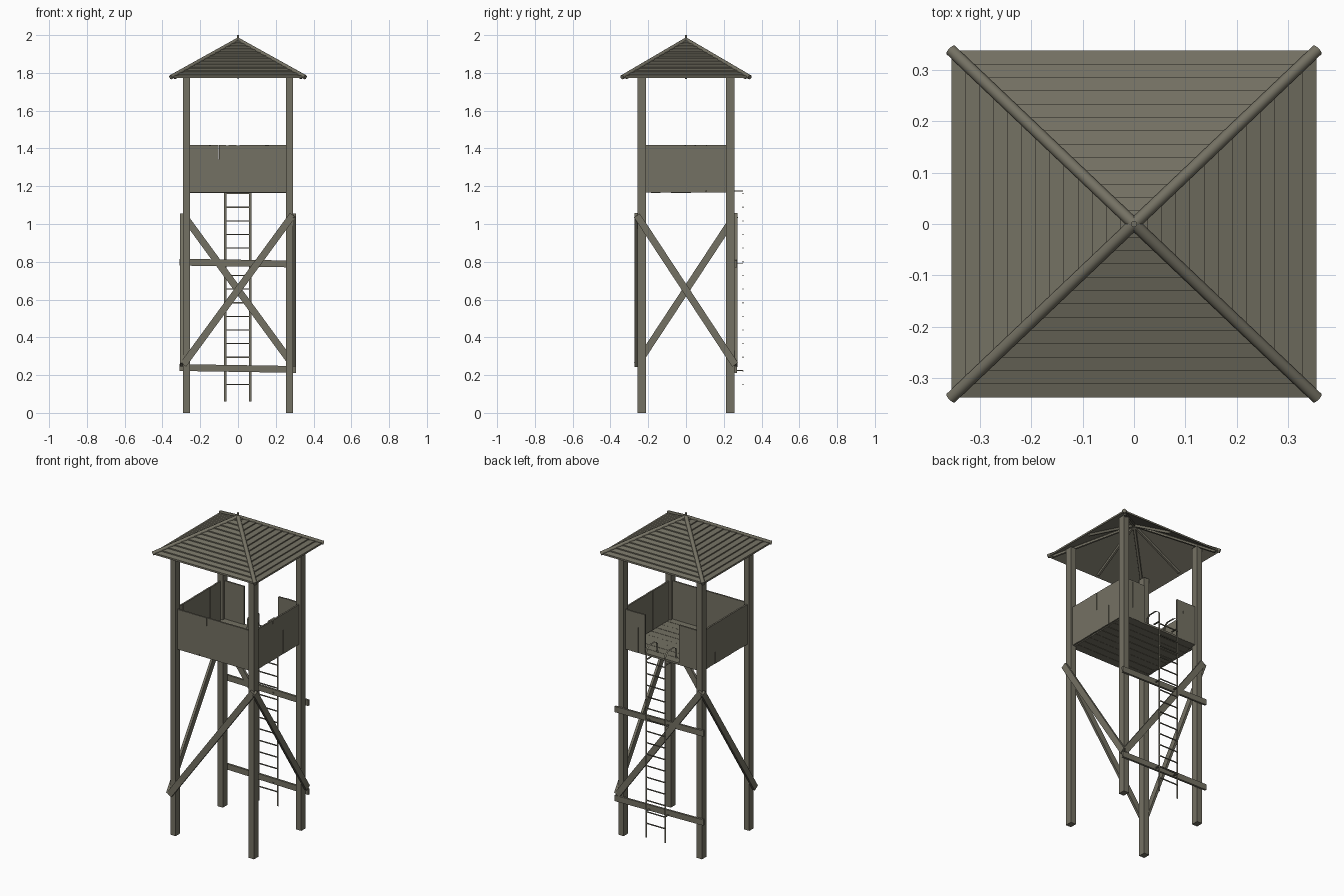
import bpy, bmesh, math, random
from mathutils import Vector, Matrix

if "Cube" in bpy.data.objects:
    bpy.data.objects.remove(bpy.data.objects["Cube"])

random.seed(4)
wood = bpy.data.materials.new("weathered wood")
wood.diffuse_color = (0.175, 0.165, 0.125, 1)
wood.use_nodes = True
wood.node_tree.nodes["Principled BSDF"].inputs["Base Color"].default_value = wood.diffuse_color


def finish(name, bm):
    bmesh.ops.recalc_face_normals(bm, faces=bm.faces)
    me = bpy.data.meshes.new(name)
    bm.to_mesh(me)
    bm.free()
    me.materials.append(wood)
    ob = bpy.data.objects.new(name, me)
    bpy.context.collection.objects.link(ob)
    return ob


def box(bm, c, size, rot=None):
    m = Matrix.Translation(c) @ (rot or Matrix()) @ Matrix.Diagonal((*size, 1))
    bmesh.ops.create_cube(bm, size=1, matrix=m)


def beam(bm, p, q, w, d, n):
    """Bar from p to q, w wide in its plane, d deep along the normal n."""
    p, q, n = Vector(p), Vector(q), Vector(n)
    a = (q - p).normalized()
    s = a.cross(n).normalized()
    n = s.cross(a)
    rot = Matrix((a, s, n)).transposed().to_4x4()
    box(bm, (p + q) / 2, ((q - p).length, w, d), rot)


PX, PY = 0.272, 0.234          # post centres
EX, EY, EZ, TZ = 0.355, 0.337, 1.772, 1.972   # eaves and apex

# corner posts
bm = bmesh.new()
for sx in (-1, 1):
    for sy in (-1, 1):
        box(bm, (sx * PX, sy * PY, 0.905), (0.037, 0.044, 1.81))
finish("corner_posts", bm)

# one diagonal brace on each side
bm = bmesh.new()
yo, xo = PY + 0.03, PX + 0.027
beam(bm, (-0.29, -yo, 0.255), (0.29, -yo, 1.048), 0.037, 0.015, (0, 1, 0))
beam(bm, (0.29, yo, 0.255), (-0.29, yo, 1.048), 0.037, 0.015, (0, 1, 0))
beam(bm, (xo, 0.26, 0.255), (xo, -0.26, 1.045), 0.037, 0.015, (1, 0, 0))
beam(bm, (-xo, -0.26, 0.255), (-xo, 0.26, 1.045), 0.037, 0.015, (1, 0, 0))
finish("diagonal_braces", bm)

# rear cross rails carrying the ladder
bm = bmesh.new()
for z in (0.793, 0.235):
    beam(bm, (-0.31, yo, z + 0.005), (0.307, yo, z - 0.005), 0.036, 0.013, (0, 1, 0))
finish("rear_cross_rails", bm)

# platform floor
bm = bmesh.new()
for i in range(9):
    w = 2 * (PY + 0.005) / 9
    box(bm, (0, -PY - 0.005 + (i + 0.5) * w, 1.172 + random.uniform(-.001, .001)),
        (2 * PX - 0.02, w - 0.002, 0.012))
finish("platform_floor", bm)


# parapet walls of slightly crooked planks
def wall(name, spans, axis, off):
    bm = bmesh.new()
    for a, b, n in spans:
        w = (b - a) / n
        for i in range(n):
            t = a + (i + 0.5) * w
            c = [0, 0, 1.292]
            c[axis], c[1 - axis] = t, off + random.uniform(-.0015, .0015)
            s = [0.010, 0.010, 0.25]
            s[axis] = w + 0.0005
            tilt = random.uniform(-.008, .008) if 0 < i < n - 1 else 0
            box(bm, c, s, Matrix.Rotation(tilt, 4, 'Y' if axis == 0 else 'X'))
    finish(name, bm)


wx, wy = PX - 0.017, PY - 0.02
wall("front_parapet", [(-wx, wx, 10)], 0, -PY)
wall("back_parapet", [(-wx, -0.12, 3), (0.12, wx, 3)], 0, PY)
wall("left_parapet", [(-wy, wy, 8)], 1, -PX)
wall("right_parapet", [(-wy, wy, 8)], 1, PX)

# ladder rails: flat straps hooked over the platform edge
bm = bmesh.new()
LY = 0.302
path = [(LY, 0.06), (LY, 1.22)]
path += [(0.267 + 0.035 * math.cos(a), 1.22 + 0.035 * math.sin(a))
         for a in (math.radians(d) for d in (30, 60, 90))]
path += [(0.215, 1.255), (0.195, 1.24), (0.19, 1.175)]
for x in (-0.067, 0.065):
    prev = None
    for y, z in path:
        cur = [bm.verts.new((x + s * 0.006, y, z)) for s in (-1, 1)]
        if prev:
            bm.faces.new((prev[0], prev[1], cur[1], cur[0]))
        prev = cur
    # brackets to the cross rails and floor
    for z in (0.225, 0.79, 1.175):
        box(bm, (x, 0.278, z), (0.010, 0.048, 0.004))
finish("ladder_rails", bm)

# ladder rungs
bm = bmesh.new()
for i in range(15):
    box(bm, (-0.001, LY, 0.15 + i * 0.0722), (0.132, 0.005, 0.006))
finish("ladder_rungs", bm)

# roof: lapped boards on four slopes
ROWS = 13
bm = bmesh.new()


def roof_pt(k, side, t, lift):
    """Point on slope k (0-3), side -1/1 along the row, t = 0 apex to 1 eaves."""
    z = TZ + (EZ - TZ) * t + lift
    if k % 2 == 0:
        f = -1 if k == 0 else 1
        return (side * EX * t, f * EY * t, z)
    f = 1 if k == 1 else -1
    return (f * EX * t, side * EY * t, z)


for k in range(4):
    for i in range(ROWS):
        t0, t1 = max(i / ROWS, 0.01), (i + 1) / ROWS
        lo = [bm.verts.new(roof_pt(k, s, t, 0)) for s, t in
              ((-1, t0), (1, t0), (1, t1), (-1, t1))]
        hi = [bm.verts.new(roof_pt(k, s, t, h)) for s, t, h in
              ((-1, t0, .004), (1, t0, .004), (1, t1, .011), (-1, t1, .011))]
        bm.faces.new(lo)
        bm.faces.new(hi)
        for j in range(4):
            n = (j + 1) % 4
            bm.faces.new((lo[j], lo[n], hi[n], hi[j]))
finish("roof_boards", bm)


# round hip caps and finial
def rod(bm, p, q, r, n=10):
    p, q = Vector(p), Vector(q)
    rot = (q - p).to_track_quat('Z', 'Y').to_matrix().to_4x4()
    bmesh.ops.create_cone(bm, cap_ends=True, segments=n, radius1=r, radius2=r,
                          depth=(q - p).length,
                          matrix=Matrix.Translation((p + q) / 2) @ rot)


bm = bmesh.new()
for sx in (-1, 1):
    for sy in (-1, 1):
        rod(bm, (sx * (EX + .001), sy * (EY + .001), EZ + 0.005),
            (0, 0, TZ + 0.003), 0.012)
caps = finish("hip_caps", bm)
bm = bmesh.new()
rod(bm, (0, 0, 1.95), (0, 0, 2.0), 0.006)
fin = finish("finial", bm)
for ob in (caps, fin):
    bpy.context.view_layer.objects.active = ob
    ob.select_set(True)
bpy.ops.object.shade_smooth_by_angle(angle=math.radians(40))

# rafters beneath the roof
bm = bmesh.new()
for sx in (-1, 1):
    for sy in (-1, 1):
        beam(bm, (sx * .335, sy * .317, EZ + 0.003), (0, 0, TZ - 0.01), 0.014, 0.014, (0, 0, 1))
    beam(bm, (sx * .335, 0, EZ + 0.003), (0, 0, TZ - 0.01), 0.012, 0.014, (0, 0, 1))
    beam(bm, (0, sx * .317, EZ + 0.003), (0, 0, TZ - 0.01), 0.012, 0.014, (0, 0, 1))
finish("rafters", bm)
